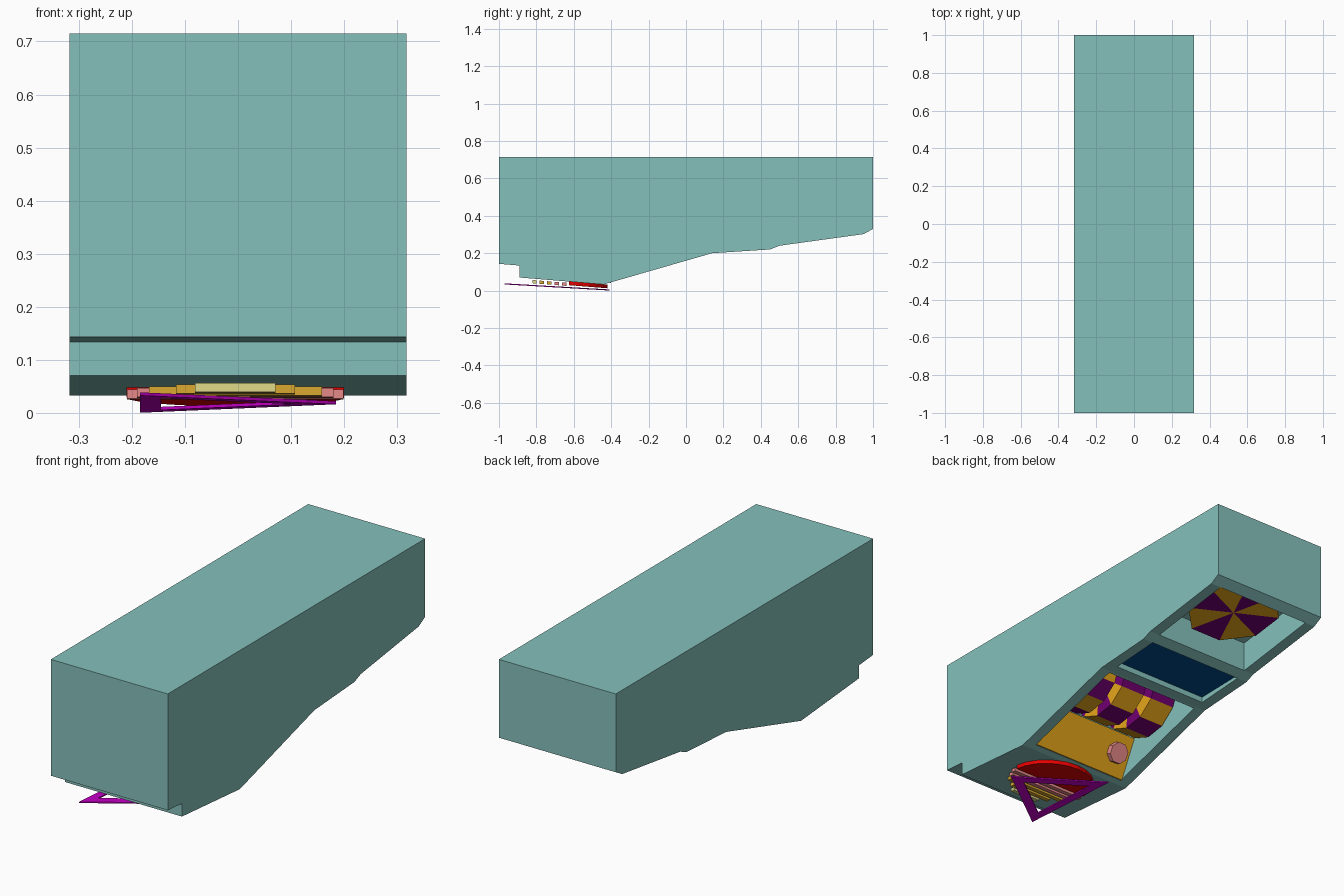
import bpy, bmesh, math
from mathutils import Vector, Matrix

if "Cube" in bpy.data.objects:
    bpy.data.objects.remove(bpy.data.objects["Cube"])


def mat(name, r, g, b):
    m = bpy.data.materials.new(name)
    m.diffuse_color = (r, g, b, 1)
    m.use_nodes = True
    m.node_tree.nodes["Principled BSDF"].inputs["Base Color"].default_value = m.diffuse_color
    return m


TEAL = mat("teal", .235, .53, .50)
ORANGE = mat("orange", .8, .38, .01)
PURPLE = mat("purple", .16, 0, .16)
MAGENTA = mat("magenta", .6, 0, .6)
RED = mat("red", .8, 0, 0)
NAVY = mat("navy", .0, .07, .25)
PINK = mat("pink", .8, .25, .25)
YELLOW = mat("yellow", .75, .7, .25)
GOLD = mat("gold", .7, .4, .03)


def finish(bm, name, mats):
    bmesh.ops.recalc_face_normals(bm, faces=bm.faces[:])
    me = bpy.data.meshes.new(name)
    bm.to_mesh(me)
    bm.free()
    for m in mats:
        me.materials.append(m)
    ob = bpy.data.objects.new(name, me)
    bpy.context.collection.objects.link(ob)
    return ob


def prism(name, pts, x0, x1, m):
    """Extrude a (y, z) outline along x."""
    bm = bmesh.new()
    f = bm.faces.new([bm.verts.new((x0, y, z)) for y, z in pts])
    r = bmesh.ops.extrude_face_region(bm, geom=[f])
    bmesh.ops.translate(bm, vec=(x1 - x0, 0, 0),
                        verts=[g for g in r["geom"] if isinstance(g, bmesh.types.BMVert)])
    return finish(bm, name, [m])


def wheel(name, n, radius, depth, matrix, mats, sectors=False, rim=False):
    """n-sided disc along local z; alternate colours on sectors or rim faces."""
    bm = bmesh.new()
    rings = []
    for z in (-depth / 2, depth / 2):
        ring = [bm.verts.new((radius * math.cos(2 * math.pi * (i + .5) / n),
                              radius * math.sin(2 * math.pi * (i + .5) / n), z)) for i in range(n)]
        rings.append((ring, bm.verts.new((0, 0, z))))
    for i in range(n):
        j = (i + 1) % n
        k = i % len(mats)
        f = bm.faces.new((rings[0][0][i], rings[0][0][j], rings[1][0][j], rings[1][0][i]))
        f.material_index = k
        for ring, c in rings:
            f = bm.faces.new((ring[i], ring[j], c))
            f.material_index = k
    bm.transform(matrix)
    return finish(bm, name, mats)


# cabinet body, lying on its face
body = prism("cabinet", [(-1, .143), (-.89, .134), (-.89, .07), (-.44, .033), (.14, .2), (.45, .22),
                         (.5, .24), (.95, .302), (1, .33), (1, .715), (-1, .715)], -.318, .318, TEAL)

# recesses for reels, screen and bonus wheel
W = .262
cuts = {
    "reel_cutter": [(-.44, -.018), (-.41, .042), (-.317, .228), (-.40, .30), (-.40, .5), (.13, .5), (.13, .0)],
    "screen_cutter": [(.19, .1), (.19, .238), (.45, .243), (.45, .1)],
    "wheel_cutter": [(.5, .1), (.5, .39), (.95, .45), (.95, .1)],
}
for name, pts in cuts.items():
    c = prism(name, pts, -W, W, TEAL)
    c.hide_render = True
    c.display_type = 'WIRE'
    b = body.modifiers.new(name, 'BOOLEAN')
    b.operation = 'DIFFERENCE'
    b.solver = 'EXACT'
    b.object = c

# screen
prism("screen", [(.19, .231), (.19, .238), (.45, .243), (.45, .236)], -W, W, NAVY)

# button deck and button
prism("button_deck", [(-.41, .043), (-.402, .040), (-.309, .226), (-.317, .228)], -W, W, ORANGE)
deck_normal = Vector((0, .894, -.447))
wheel("deck_button", 8, .052, .04,
      Matrix.Translation((-.184, -.345, .135)) @ deck_normal.to_track_quat('Z', 'X').to_matrix().to_4x4(), [PINK])

# three reels, axis along x
for i, x in enumerate((.18, 0, -.18)):
    spin = math.radians(30 * (i == 0) + 9)
    wheel("reel", 12, .2, .135,
          Matrix.Translation((x, -.17, .375)) @ Matrix.Rotation(math.pi / 2, 4, 'Y')
          @ Matrix.Rotation(spin, 4, 'Z'), [ORANGE, PURPLE], rim=True)

# bonus wheel
wheel("bonus_wheel", 8, .225, .06,
      Matrix.Translation((0, .73, .385)) @ Matrix.Rotation(math.radians(7.6), 4, 'X'), [ORANGE, PURPLE])

# setting sun emblem: upper half disc and shrinking bars, parallel to the lower panel
SLOPE = -.08


def slab(name, outline, lo, hi, m, hole=None):
    """Flat plate from an (x, y) outline, following the lower panel slope."""
    bm = bmesh.new()
    loops = []
    for o in [outline] + ([hole] if hole else []):
        loops.append([[bm.verts.new((x, y, h + SLOPE * (y + .44))) for x, y in o] for h in (lo, hi)])
    n = len(outline)
    for a, b in loops:
        for i in range(n):
            bm.faces.new((a[i], a[(i + 1) % n], b[(i + 1) % n], b[i]))
    for k in (0, 1):
        if hole:
            for i in range(n):
                j = (i + 1) % n
                bm.faces.new((loops[0][k][i], loops[0][k][j], loops[1][k][j], loops[1][k][i]))
        else:
            bm.faces.new(loops[0][k])
    return finish(bm, name, [m])


CX, CY, R = -.005, -.625, .205
slab("sun_top", [(CX + R * math.cos(math.pi * i / 12), CY + R * math.sin(math.pi * i / 12))
                 for i in range(13)], .014, .034, RED)
bars = [(-.65, .204, PINK), (-.69, .185, PINK), (-.73, .163, GOLD), (-.77, .112, GOLD), (-.81, .076, YELLOW)]
for y, w, m in bars:
    slab("sun_bar", [(CX - w, y - .012), (CX + w, y - .012), (CX + w, y + .012), (CX - w, y + .012)],
         .009, .026, m)

# triangle frame over the emblem
tri = [(.185, -.685), (-.185, -.41), (-.185, -.97)]
cx, cy = (sum(p[k] for p in tri) / 3 for k in (0, 1))
inner = [(cx + (x - cx) * .68, cy + (y - cy) * .68) for x, y in tri]
SLOPE = -.058
slab("triangle_frame", tri, .002, .008, MAGENTA, inner)
